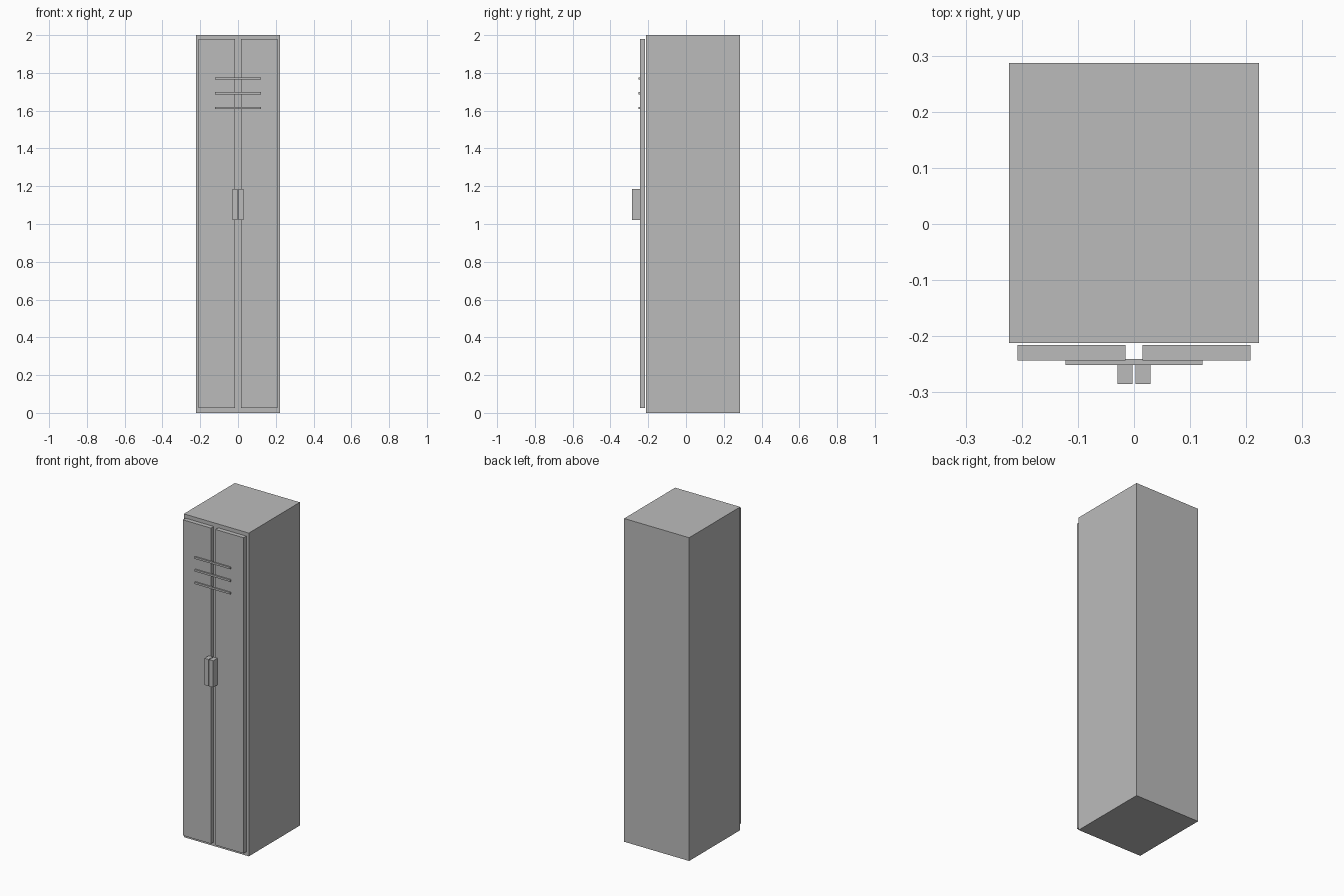
import bpy
import bmesh
from mathutils import Vector

default = bpy.data.objects.get("Cube")
if default:
    bpy.data.objects.remove(default, do_unlink=True)

# Single painted metal finish
metal = bpy.data.materials.new("grey_metal")
metal.use_nodes = True
metal.diffuse_color = (0.5, 0.5, 0.5, 1)
metal.node_tree.nodes["Principled BSDF"].inputs["Base Color"].default_value = metal.diffuse_color


def box(name, low, high):
    """Flat-faced box between two opposite corners."""
    low, high = Vector(low), Vector(high)
    size, centre = high - low, (low + high) / 2
    bm = bmesh.new()
    bmesh.ops.create_cube(bm, size=1)
    bmesh.ops.scale(bm, vec=size, verts=bm.verts)
    mesh = bpy.data.meshes.new(name)
    bm.to_mesh(mesh)
    bm.free()
    mesh.materials.append(metal)
    obj = bpy.data.objects.new(name, mesh)
    obj.location = centre
    bpy.context.collection.objects.link(obj)
    return obj


def pair(name, inner, outer, y_range, z_range):
    """Matching boxes on both sides of the centre line."""
    for side, (x0, x1) in {"left": (inner, outer), "right": (-outer, -inner)}.items():
        box(f"{side}_{name}", (x0, y_range[0], z_range[0]), (x1, y_range[1], z_range[1]))


# Cabinet
box("cabinet_body", (-0.2225, -0.212, 0), (0.2225, 0.287, 2))

# Doors, standing slightly clear of the cabinet, and their handles
pair("door", 0.015, 0.208, (-0.243, -0.216), (0.026, 1.979))
pair("handle", 0.0025, 0.0295, (-0.285, -0.243), (1.021, 1.186))

# Vent slats across both doors
for i, z in enumerate((1.614, 1.692, 1.77)):
    box(f"vent_slat_{i + 1}", (-0.122, -0.251, z - 0.006), (0.122, -0.241, z + 0.006))
